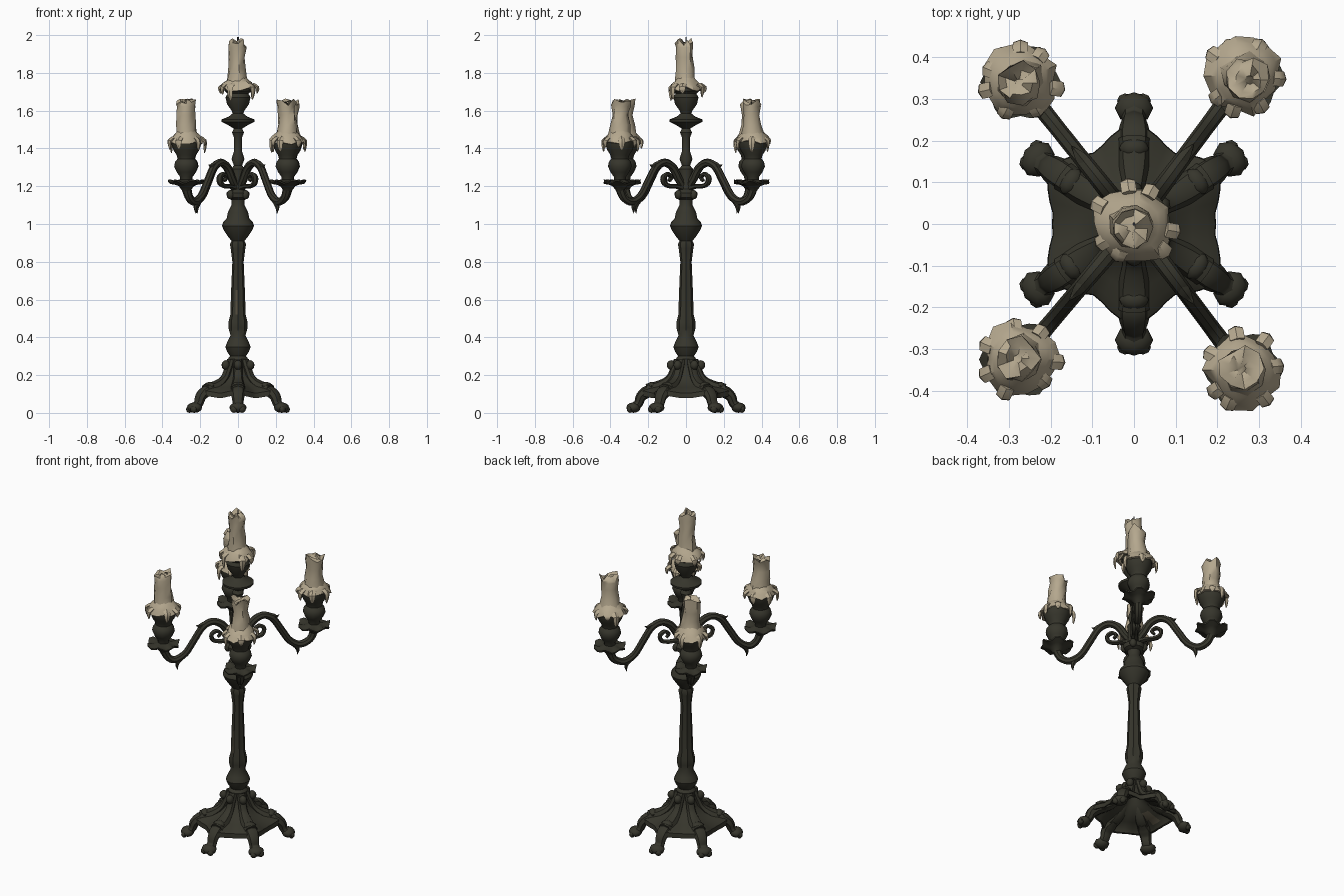
import bpy, bmesh, math, random
from mathutils import Vector

if "Cube" in bpy.data.objects:
    bpy.data.objects.remove(bpy.data.objects["Cube"])

random.seed(4)


def material(name, rgb):
    m = bpy.data.materials.new(name)
    m.diffuse_color = (*rgb, 1)
    m.use_nodes = True
    m.node_tree.nodes["Principled BSDF"].inputs["Base Color"].default_value = m.diffuse_color
    return m


BRONZE = material("dark bronze", (0.037, 0.036, 0.025))
WORN = material("worn bronze", (0.085, 0.073, 0.048))
WAX = material("candle wax", (0.46, 0.39, 0.272))
WICK = material("burnt wick", (0.03, 0.03, 0.035))


def finish(bm, name, mat, angle=40):
    bmesh.ops.recalc_face_normals(bm, faces=bm.faces)
    me = bpy.data.meshes.new(name)
    bm.to_mesh(me)
    bm.free()
    me.materials.append(mat)
    ob = bpy.data.objects.new(name, me)
    bpy.context.collection.objects.link(ob)
    bpy.ops.object.select_all(action='DESELECT')
    ob.select_set(True)
    bpy.context.view_layer.objects.active = ob
    bpy.ops.object.shade_smooth_by_angle(angle=math.radians(angle))
    return ob


def skin(name, rings, mat, caps=True, angle=40):
    """Join closed rings of points into one surface."""
    bm = bmesh.new()
    vr = [[bm.verts.new(p) for p in ring] for ring in rings]
    n = len(vr[0])
    for a, b in zip(vr, vr[1:]):
        for i in range(n):
            bm.faces.new((a[i], a[(i + 1) % n], b[(i + 1) % n], b[i]))
    if caps:
        bm.faces.new(vr[0])
        bm.faces.new(vr[-1])
    return finish(bm, name, mat, angle)


def lathe(name, profile, sides, mat, at=(0, 0), warp=None, caps=True, angle=40):
    """Turn (radius, z) points; warp(angle, radius, z) may reshape them."""
    rings = []
    for r, z in profile:
        ring = []
        for i in range(sides):
            a = math.tau * i / sides
            rr, zz = warp(a, r, z) if warp else (r, z)
            ring.append((at[0] + rr * math.cos(a), at[1] + rr * math.sin(a), zz))
        rings.append(ring)
    return skin(name, rings, mat, caps, angle)


def tube(name, pts, a, mat=BRONZE, at=(0, 0), sides=8, steps=4, width=1.0):
    """Sweep (r, z, thickness) points in the upright plane at angle a."""
    p = [Vector(q) for q in pts]
    p = [2 * p[0] - p[1]] + p + [2 * p[-1] - p[-2]]
    path = []
    for i in range(1, len(p) - 2):
        for s in range(steps):
            t = s / steps
            path.append(0.5 * (2 * p[i] + (p[i + 1] - p[i - 1]) * t
                        + (2 * p[i - 1] - 5 * p[i] + 4 * p[i + 1] - p[i + 2]) * t * t
                        + (3 * p[i] - p[i - 1] - 3 * p[i + 1] + p[i + 2]) * t ** 3))
    path.append(p[-2])
    out, side = Vector((math.cos(a), math.sin(a), 0)), Vector((-math.sin(a), math.cos(a), 0))
    up = Vector((0, 0, 1))
    rings = []
    for i, q in enumerate(path):
        d = path[min(i + 1, len(path) - 1)] - path[max(i - 1, 0)]
        nrm = (out * -d.y + up * d.x).normalized()
        c = Vector((at[0], at[1], 0)) + out * q.x + up * q.y
        rings.append([c + (nrm * math.cos(math.tau * k / sides)
                      + side * width * math.sin(math.tau * k / sides)) * max(q.z, 0.001)
                      for k in range(sides)])
    return skin(name, rings, mat)


def knob(name, a, r, z, size):
    bm = bmesh.new()
    bmesh.ops.create_uvsphere(bm, u_segments=8, v_segments=6, radius=1)
    for v in bm.verts:
        x, y = v.co.x * size[0] + r, v.co.y * size[1]
        v.co = (x * math.cos(a) - y * math.sin(a), x * math.sin(a) + y * math.cos(a),
                v.co.z * size[2] + z)
    return finish(bm, name, BRONZE, 50)


def paint(ob, mat, rule):
    ob.data.materials.append(mat)
    for f in ob.data.polygons:
        if rule(f.center, f.normal):
            f.material_index = 1


# Base: hollow six-lobed canopy, outer skin then inner skin
LEGS = [math.radians(d) for d in (34, 90, 146, 214, 270, 326)]


def lobe(a):
    gap = min(abs((a - l + math.pi) % math.tau - math.pi) for l in LEGS)
    return max(0.0, 1 - gap / 0.45)


def canopy_warp(a, r, z):
    f = max(0, (r - 0.06) / 0.15)
    return r * (1 + (0.25 * lobe(a) - 0.05) * f), z + 0.018 * lobe(a) * f


canopy = lathe("base_canopy", [(0.05, 0.29), (0.052, 0.24), (0.068, 0.195), (0.1, 0.16),
               (0.145, 0.135), (0.185, 0.12), (0.205, 0.105), (0.207, 0.078), (0.196, 0.08),
               (0.18, 0.105), (0.14, 0.12), (0.092, 0.145), (0.055, 0.185), (0.03, 0.225)],
               48, BRONZE, warp=canopy_warp, caps=False)
paint(canopy, WORN, lambda c, n: n.z < -0.3 and c.x < -0.08 and -0.07 < c.y < 0.02
      and c.xy.length < 0.16)

# Legs with ribs, scroll knobs and paw feet
for a in LEGS:
    tube("base_rib", [(0.045, 0.28, 0.02), (0.065, 0.225, 0.02), (0.09, 0.178, 0.022),
                      (0.14, 0.142, 0.03), (0.205, 0.122, 0.032)], a, width=1.2)
    tube("base_leg", [(0.16, 0.12, 0.02), (0.205, 0.112, 0.032), (0.238, 0.085, 0.028),
                      (0.252, 0.05, 0.024), (0.275, 0.03, 0.026)], a, width=1.2)
    knob("paw_foot", a, 0.278, 0.028, (0.038, 0.046, 0.028))
    for s in (-0.07, 0.07):
        knob("paw_toe", a + s, 0.297, 0.019, (0.017, 0.02, 0.019))
    knob("rib_scroll", a, 0.182, 0.142, (0.026, 0.036, 0.022))
    knob("upper_scroll", a, 0.078, 0.253, (0.024, 0.022, 0.026))

# Central column, fluted along the shaft


def flute(a, r, z):
    return (r * (1 + 0.07 * math.cos(8 * a)) if 0.42 < z < 0.9 else r), z


column = lathe("column", [
    (0.05, 0.22), (0.055, 0.285), (0.042, 0.3), (0.058, 0.325), (0.067, 0.35),
    (0.055, 0.38), (0.04, 0.41), (0.047, 0.45), (0.047, 0.48), (0.038, 0.52),
    (0.034, 0.65), (0.028, 0.8), (0.036, 0.87), (0.04, 0.895), (0.034, 0.91),
    (0.05, 0.93), (0.074, 0.965), (0.085, 0.99), (0.078, 1.01), (0.06, 1.03), (0.054, 1.06),
    (0.042, 1.085), (0.034, 1.1), (0.036, 1.13), (0.058, 1.14), (0.062, 1.165),
    (0.036, 1.185), (0.033, 1.25), (0.038, 1.29), (0.022, 1.31), (0.034, 1.345),
    (0.02, 1.39), (0.022, 1.46), (0.032, 1.485), (0.022, 1.505), (0.05, 1.522),
    (0.086, 1.54), (0.088, 1.553), (0.05, 1.568), (0.028, 1.585), (0.034, 1.6),
    (0.058, 1.635), (0.066, 1.67), (0.055, 1.69), (0.07, 1.705), (0.07, 1.72)],
    16, BRONZE, warp=flute)
# Rubbed strip on one flute at the front
paint(column, WORN, lambda c, n: 0.52 < c.z < 0.7 and c.y < 0 and -0.014 < c.x < 0)
for k in range(4):
    knob("collar_boss", math.pi / 4 + k * math.pi / 2, 0.056, 1.155, (0.02, 0.02, 0.025))


# Melted candle: crumpled leaning stick, sagging wax skirt, hanging drips
def candle(at, z0, z1, radius, skirt):
    lean = (random.uniform(-0.014, 0.014), random.uniform(-0.014, 0.014))
    h = z1 - z0
    rings = []
    for f, s in ((0, 1.2), (0.12, 1.08), (0.35, 0.95), (0.6, 0.88), (0.82, 0.95),
                 (0.95, 0.95), (0.95, 0.6), (0.93, 0.2)):
        ring = []
        for i in range(9):
            a = math.tau * i / 9
            r = radius * s * random.uniform(0.83, 1.14)
            lift = random.uniform(-0.025, 0.016) if f > 0.9 else 0
            ring.append((at[0] + lean[0] * f + r * math.cos(a),
                         at[1] + lean[1] * f + r * math.sin(a), z0 + f * h + lift))
        rings.append(ring)
    skin("candle", rings, WAX, angle=50)

    wob = {}

    def sag(a, r, z):
        w = wob.setdefault(round(a, 3), (random.uniform(0.8, 1.12), random.uniform(-0.015, 0.012)))
        f = max(0, (r - radius) / (skirt - radius))
        return r * (1 + (w[0] - 1) * f), z + w[1] * f

    lathe("wax_skirt", [(radius * 0.8, z0 + 0.045), (radius * 1.25, z0 + 0.022),
                        (skirt * 0.85, z0 + 0.007), (skirt, z0 - 0.018),
                        (skirt * 0.86, z0 - 0.022), (radius * 0.9, z0 - 0.006)],
          14, WAX, at, sag, angle=35)
    for k in range(7):
        a = math.tau * k / 7 + random.uniform(-0.25, 0.25)
        r, n = skirt * random.uniform(0.92, 1.1), random.uniform(0.035, 0.085)
        tube("wax_drip", [(r * 0.75, z0 + 0.004, 0.01), (r, z0 - 0.012, 0.01),
                          (r, z0 - n * 0.7, 0.007), (r * 0.98, z0 - n, 0.002)],
             a, WAX, at, sides=5, steps=2, width=1.9)


candle((0, 0), 1.735, 1.98, 0.05, 0.098)
lathe("wick", [(0.004, 1.94), (0.004, 1.99)], 6, WICK)

# Four arms with scrolls, leaf spurs, drip pans, cups and candles
for x, y in ((0.265, 0.355), (-0.272, 0.34), (-0.275, -0.325), (0.262, -0.35)):
    a, d = math.atan2(y, x), math.hypot(x, y)
    tube("arm", [(0.02, 1.2, 0.02), (0.05, 1.24, 0.022), (0.09, 1.3, 0.022),
                 (0.145, 1.325, 0.021), (0.2, 1.3, 0.02), (0.25, 1.225, 0.02),
                 (0.3, 1.15, 0.02), (0.36, 1.118, 0.021), (d - 0.025, 1.14, 0.021),
                 (d, 1.19, 0.025)], a)
    tube("arm_scroll", [(0.03, 1.19, 0.014), (0.07, 1.2, 0.012), (0.105, 1.2, 0.012),
                        (0.142, 1.212, 0.012), (0.152, 1.245, 0.012), (0.125, 1.265, 0.011),
                        (0.1, 1.248, 0.01), (0.115, 1.228, 0.008)], a, sides=6, width=1.5)
    tube("leaf_spur", [(0.29, 1.15, 0.014), (0.335, 1.115, 0.016), (0.348, 1.085, 0.01),
                       (0.345, 1.055, 0.001)], a, sides=6)
    tube("upper_leaf", [(0.16, 1.325, 0.015), (0.2, 1.312, 0.016), (0.225, 1.307, 0.008),
                        (0.24, 1.315, 0.001)], a, sides=6)

    def ruffle(t, r, z):
        f = max(0, (r - 0.045) / 0.05)
        return r * (1 + 0.1 * f * math.cos(6 * t)), z + 0.011 * f * math.cos(6 * t + 1)

    lathe("drip_pan", [(0.02, 1.175), (0.038, 1.2), (0.058, 1.21), (0.088, 1.22),
                       (0.089, 1.228), (0.058, 1.224), (0.03, 1.235)], 24, BRONZE, (x, y), ruffle)
    lathe("candle_cup", [(0.03, 1.215), (0.032, 1.25), (0.05, 1.275), (0.063, 1.305),
                         (0.058, 1.33), (0.045, 1.345), (0.05, 1.365), (0.066, 1.39),
                         (0.076, 1.42), (0.077, 1.437)], 12, BRONZE, (x, y))
    candle((x, y), 1.452, 1.66, 0.053, 0.092)
